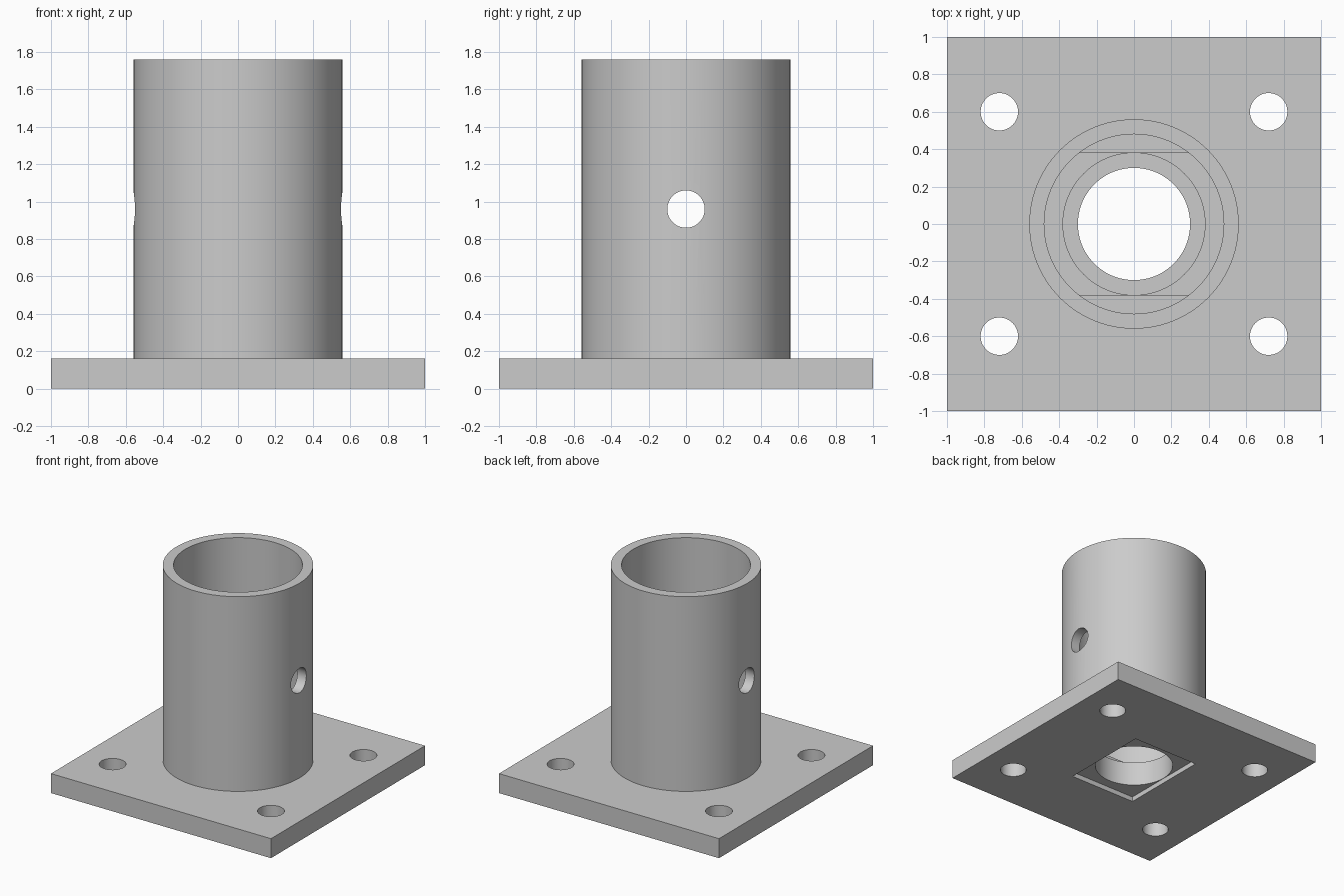
import bpy, bmesh, math

cube = bpy.data.objects.get("Cube")
if cube:
    bpy.data.objects.remove(cube, do_unlink=True)

PLATE_TOP, TOP = 0.16, 1.76
OUTER_R, BORE_R, SEAT_R, HOLE_R, BOLT_R = 0.56, 0.48, 0.38, 0.30, 0.10

grey = bpy.data.materials.new("light grey")
grey.use_nodes = True
colour = (0.6, 0.6, 0.6, 1)
grey.diffuse_color = colour
grey.node_tree.nodes["Principled BSDF"].inputs["Base Color"].default_value = colour


def arc(r, start, end, n):
    return [(r * math.cos(start + (end - start) * i / n),
             r * math.sin(start + (end - start) * i / n)) for i in range(n + 1)]


def circle(r, n=96):
    return arc(r, 0, math.tau, n)[:-1]


def rectangle(hx, hy):
    return [(-hx, -hy), (hx, -hy), (hx, hy), (-hx, hy)]


def prism(name, outline, z0, z1, centre=(0, 0)):
    """Extrude an outline upward from z0 to z1."""
    bm = bmesh.new()
    face = bm.faces.new([bm.verts.new((x + centre[0], y + centre[1], z0))
                         for x, y in outline])
    ext = bmesh.ops.extrude_face_region(bm, geom=[face])
    for v in ext["geom"]:
        if isinstance(v, bmesh.types.BMVert):
            v.co.z = z1
    bmesh.ops.recalc_face_normals(bm, faces=bm.faces)
    mesh = bpy.data.meshes.new(name)
    bm.to_mesh(mesh)
    bm.free()
    ob = bpy.data.objects.new(name, mesh)
    bpy.context.scene.collection.objects.link(ob)
    return ob


def combine(body, tool, operation="DIFFERENCE"):
    """Apply a boolean and remove the tool."""
    bpy.context.view_layer.update()
    mod = body.modifiers.new("cut", "BOOLEAN")
    mod.operation, mod.solver, mod.object = operation, "EXACT", tool
    bpy.context.view_layer.objects.active = body
    bpy.ops.object.modifier_apply(modifier=mod.name)
    bpy.data.objects.remove(tool, do_unlink=True)


# Square flange with the upright tube
body = prism("flanged_socket", rectangle(1, 1), 0, PLATE_TOP)
combine(body, prism("tube", circle(OUTER_R), PLATE_TOP / 2, TOP), "UNION")

# Stepped bore: through hole, round seat, flat-sided step, main bore
a = math.asin(SEAT_R / BORE_R)
flat_sided = arc(BORE_R, -a, a, 28) + arc(BORE_R, math.pi - a, math.pi + a, 28)
combine(body, prism("main_bore", circle(BORE_R), 0.32, 2))
combine(body, prism("flat_step", flat_sided, 0.28, 0.5))
combine(body, prism("round_seat", circle(SEAT_R), 0.24, 0.5))
combine(body, prism("through_hole", circle(HOLE_R), -0.1, 0.5))

# Shallow rectangular pocket underneath
combine(body, prism("pocket", rectangle(0.303, SEAT_R), -0.1, 0.04))

# Four bolt holes in the flange
for sx in (-1, 1):
    for sy in (-1, 1):
        combine(body, prism("bolt_hole", circle(BOLT_R, 48), -0.1, 0.3,
                            (0.72 * sx, 0.6 * sy)))

# Cross pin hole through both tube walls
pin = prism("pin_hole", circle(BOLT_R, 48), -1, 1)
pin.rotation_euler.y = math.pi / 2
pin.location.z = 0.96
combine(body, pin)

body.data.materials.clear()
body.data.materials.append(grey)
bpy.ops.object.select_all(action="DESELECT")
body.select_set(True)
bpy.context.view_layer.objects.active = body
bpy.ops.object.shade_smooth_by_angle(angle=math.radians(30))
